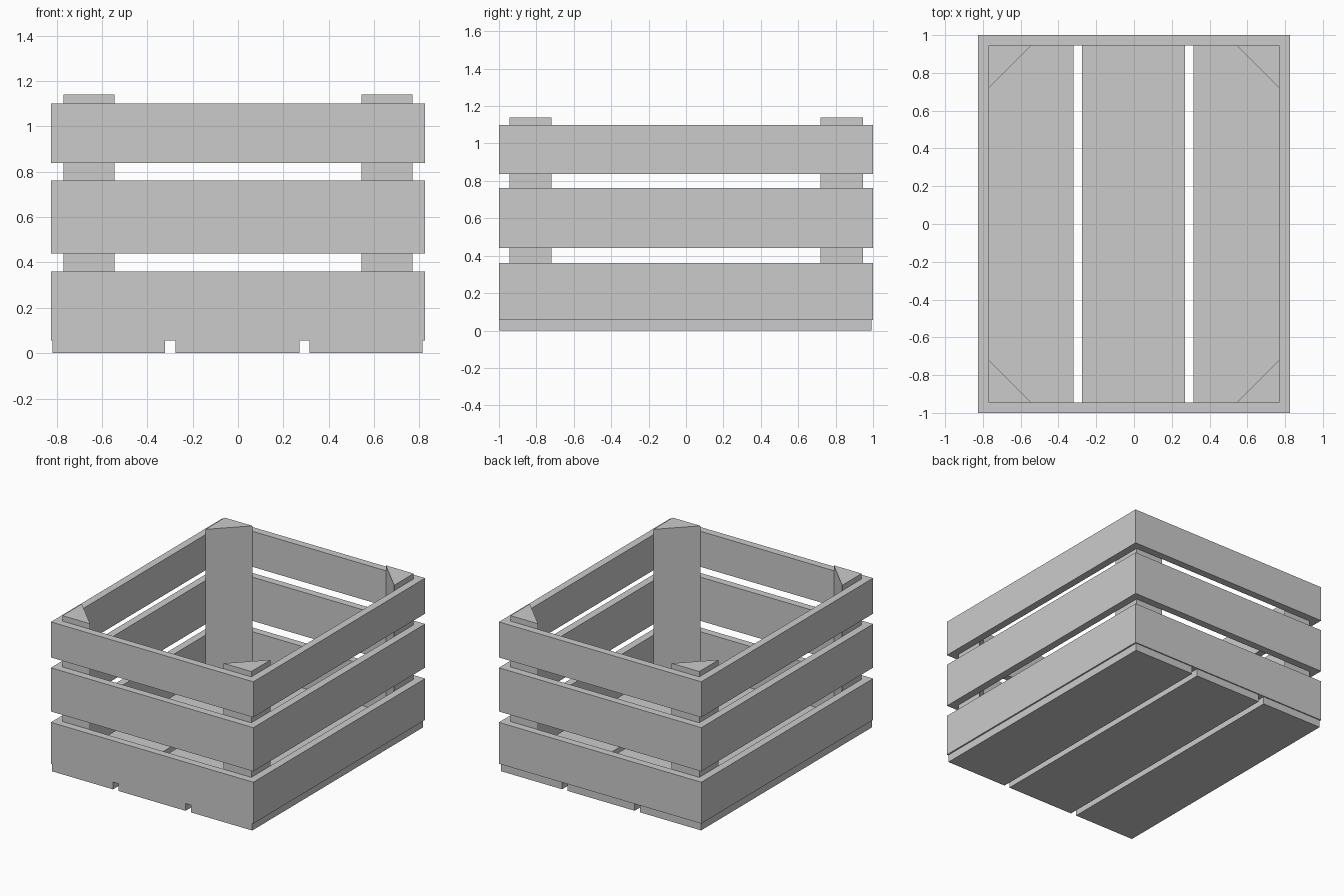
import bpy
import bmesh

if "Cube" in bpy.data.objects:
    bpy.data.objects.remove(bpy.data.objects["Cube"])

HX, HY = 0.825, 1.0      # outer half sizes of the crate
T = 0.055                # board thickness


def prism(name, outline, z0, z1):
    """Extrude a counter-clockwise outline from z0 up to z1."""
    bm = bmesh.new()
    base = bm.faces.new([bm.verts.new((x, y, z0)) for x, y in outline])
    ext = bmesh.ops.extrude_face_region(bm, geom=[base], use_keep_orig=True)
    for v in ext["geom"]:
        if isinstance(v, bmesh.types.BMVert):
            v.co.z = z1
    bmesh.ops.recalc_face_normals(bm, faces=bm.faces)
    return finish(name, bm)


def finish(name, bm):
    mesh = bpy.data.meshes.new(name)
    bm.to_mesh(mesh)
    bm.free()
    obj = bpy.data.objects.new(name, mesh)
    bpy.context.collection.objects.link(obj)
    return obj


def ring(name, z0, z1):
    """Four mitred side boards joined into one rectangular band."""
    corners = [(-1, -1), (1, -1), (1, 1), (-1, 1)]
    section = [(0, z0), (0, z1), (T, z1), (T, z0)]
    bm = bmesh.new()
    loops = [[bm.verts.new((sx * (HX - d), sy * (HY - d), z)) for d, z in section]
             for sx, sy in corners]
    for i in range(4):
        a, b = loops[i], loops[(i + 1) % 4]
        for j in range(4):
            k = (j + 1) % 4
            bm.faces.new((a[j], b[j], b[k], a[k]))
    bmesh.ops.recalc_face_normals(bm, faces=bm.faces)
    return finish(name, bm)


# Side slats, three tiers
for label, z0, z1 in (("lower", T, 0.36), ("middle", 0.44, 0.762), ("upper", 0.838, 1.10)):
    ring(label + "_side_slats", z0, z1)

# Floor boards
for label, x0, x1 in (("left", -0.818, -0.321), ("centre", -0.276, 0.271), ("right", 0.315, 0.814)):
    prism(label + "_floor_board", [(x0, -0.997), (x1, -0.997), (x1, 0.992), (x0, 0.992)], 0, T)

# Triangular corner posts
cx, cy, leg = HX - T, HY - T, 0.226
for side, sx in (("left", -1), ("right", 1)):
    for end, sy in (("front", -1), ("back", 1)):
        prism(f"{end}_{side}_corner_post",
              [(sx * cx, sy * cy), (sx * (cx - leg), sy * cy), (sx * cx, sy * (cy - leg))],
              T, 1.14)
